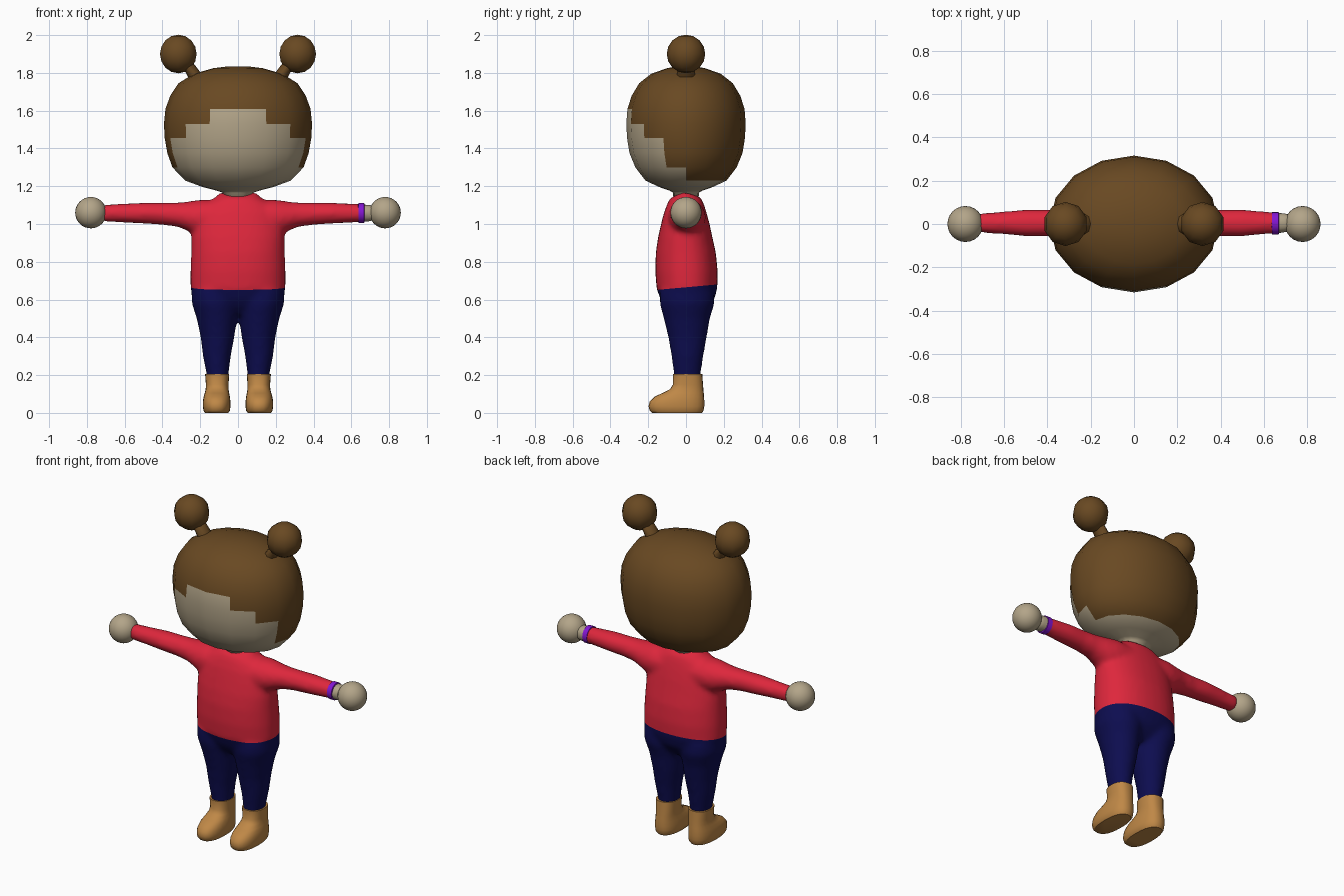
import bpy, bmesh, math
from mathutils import Vector

if "Cube" in bpy.data.objects:
    bpy.data.objects.remove(bpy.data.objects["Cube"])


def material(name, rgb):
    m = bpy.data.materials.new(name)
    m.diffuse_color = (*rgb, 1.0)
    m.use_nodes = True
    m.node_tree.nodes["Principled BSDF"].inputs["Base Color"].default_value = m.diffuse_color
    return m


SKIN = material("skin", (0.45, 0.375, 0.25))
HAIR = material("brown hair", (0.14, 0.066, 0.016))
RED = material("red shirt", (0.73, 0.02, 0.045))
NAVY = material("navy trousers", (0.004, 0.004, 0.08))
TAN = material("tan boots", (0.52, 0.245, 0.062))
PURPLE = material("purple band", (0.23, 0.008, 0.65))


def finish(name, bm, mats, angle=60):
    """Turn a bmesh into a smooth object with the given materials."""
    me = bpy.data.meshes.new(name)
    bmesh.ops.recalc_face_normals(bm, faces=bm.faces[:])
    bm.to_mesh(me)
    bm.free()
    for m in mats:
        me.materials.append(m)
    me.shade_smooth()
    me.set_sharp_from_angle(angle=math.radians(angle))
    ob = bpy.data.objects.new(name, me)
    bpy.context.collection.objects.link(ob)
    return ob


def oval(n, e=2.0):
    """Unit superellipse points."""
    for i in range(n):
        a = 2 * math.pi * i / n
        c, s = math.cos(a), math.sin(a)
        yield (math.copysign(abs(c) ** (2 / e), c), math.copysign(abs(s) ** (2 / e), s))


def skin_rings(bm, rings):
    """Bridge a list of point rings into a closed tube."""
    loops = [[bm.verts.new(p) for p in r] for r in rings]
    n = len(loops[0])
    for a, b in zip(loops, loops[1:]):
        for i in range(n):
            j = (i + 1) % n
            bm.faces.new((a[i], a[j], b[j], b[i]))
    bm.faces.new(loops[0][::-1])
    bm.faces.new(loops[-1])


def loft_up(bm, rows, n=24, e=2.0, side=1):
    """Rows are (z, x0, x1, y0, y1) extents of each cross-section."""
    skin_rings(bm, [[(side * ((x0 + x1) / 2 + c * (x1 - x0) / 2),
                      (y0 + y1) / 2 + s * (y1 - y0) / 2, z) for c, s in oval(n, e)]
                    for z, x0, x1, y0, y1 in rows])


# Body: torso, arms and legs fused into one smooth surface
torso = [(.52, .10, -.07, .08), (.56, .19, -.11, .12), (.60, .235, -.135, .15),
         (.66, .252, -.156, .166), (.75, .252, -.163, .168), (.85, .248, -.16, .158),
         (.93, .247, -.148, .140), (1.0, .237, -.132, .125), (1.06, .22, -.117, .109),
         (1.11, .175, -.098, .093), (1.14, .12, -.082, .079)]
arm = [(.08, .96, 1.12, .10), (.18, .94, 1.13, .10), (.23, .945, 1.125, .092),
       (.27, .965, 1.118, .082), (.32, .985, 1.114, .07), (.40, .995, 1.113, .062),
       (.50, 1.002, 1.113, .063), (.60, 1.007, 1.108, .053), (.72, 1.012, 1.103, .045)]
leg = [(.15, .052, .163, -.062, .075), (.20, .050, .166, -.064, .077),
       (.30, .038, .186, -.077, .092), (.40, .019, .198, -.094, .110),
       (.50, .005, .219, -.118, .127), (.58, -.005, .245, -.140, .152),
       (.64, .0, .247, -.138, .148), (.71, .03, .20, -.10, .10)]

bm = bmesh.new()
rings = [[(c * rx, (y0 + y1) / 2 + s * (y1 - y0) / 2, z) for c, s in oval(32, 2.2)]
         for z, rx, y0, y1 in torso]
# collar dips at front and back
rings.append([(c * .094, s * .074, 1.173 - .03 * abs(s)) for c, s in oval(32)])
skin_rings(bm, rings)
for side in (-1, 1):
    skin_rings(bm, [[(side * x, .005 + c * ry, (z0 + z1) / 2 + s * (z1 - z0) / 2)
                     for c, s in oval(24)] for x, z0, z1, ry in arm])
    loft_up(bm, leg, side=side)
rough = finish("body_rough", bm, [])
remesh = rough.modifiers.new("fuse", 'REMESH')
remesh.mode = 'VOXEL'
remesh.voxel_size = 0.014
smooth = rough.modifiers.new("soften", 'SMOOTH')
smooth.factor = 0.5
smooth.iterations = 8
bpy.context.view_layer.update()
fused = rough.evaluated_get(bpy.context.evaluated_depsgraph_get())
bm = bmesh.new()
bm.from_mesh(fused.to_mesh())
fused.to_mesh_clear()
bpy.data.objects.remove(rough)

# Cut the waist seam and the cuff, then colour the pieces
WAIST = Vector((0, -0.09, 1))
for co, no in ((Vector((0, 0, .665)), WAIST), (Vector((.65, 0, 0)), Vector((1, 0, 0)))):
    bmesh.ops.bisect_plane(bm, geom=bm.verts[:] + bm.edges[:] + bm.faces[:],
                           dist=1e-5, plane_co=co, plane_no=no)
for f in bm.faces:
    p = f.calc_center_median()
    if p.x > .65:
        f.material_index = 2
    elif p.dot(WAIST) < .665:
        f.material_index = 1
finish("body", bm, [RED, NAVY, SKIN], 180)

# Head with neck; the hairline follows the face grid in steps
head = [(1.10, .078, .066), (1.165, .08, .068), (1.176, .11, .085), (1.195, .185, .14),
        (1.23, .28, .215), (1.30, .347, .268), (1.375, .374, .299), (1.455, .388, .312),
        (1.53, .392, .316), (1.61, .384, .31), (1.68, .358, .287), (1.745, .315, .248),
        (1.795, .235, .185), (1.825, .13, .10), (1.835, .05, .04)]
bm = bmesh.new()
loft_up(bm, [(z, -rx, rx, -ry, ry) for z, rx, ry in head], n=16)
hairline = [1.61, 1.53, 1.455, 1.30] + [1.23] * 5
for f in bm.faces:
    p = f.calc_center_median()
    column = int(math.atan2(abs(p.x) / .39, -p.y / .315) / (math.pi / 8))
    f.material_index = 0 if p.z < hairline[column] else 1
finish("head", bm, [SKIN, HAIR], 180)


def ball(name, loc, r, seg, rings, mat):
    bm = bmesh.new()
    bmesh.ops.create_uvsphere(bm, u_segments=seg, v_segments=rings, radius=r)
    bmesh.ops.translate(bm, verts=bm.verts[:], vec=loc)
    finish(name, bm, [mat])


boot = [(0, .052, .175, -.18, .085), (.012, .043, .183, -.192, .093),
        (.035, .04, .186, -.198, .097), (.06, .04, .186, -.192, .097),
        (.085, .043, .182, -.168, .096), (.105, .047, .176, -.125, .094),
        (.125, .05, .171, -.085, .092), (.15, .05, .17, -.069, .09),
        (.205, .047, .174, -.07, .086)]
stem = [(1.74, .155, .245, -.05, .05), (1.80, .197, .275, -.048, .048),
        (1.87, .25, .33, -.042, .042)]
for side, label in ((-1, "right"), (1, "left")):
    # Hands, hair buns with stems, boots
    ball(label + "_hand", (side * .779, 0, 1.06), .083, 24, 16, SKIN)
    ball(label + "_bun", (side * .316, 0, 1.9), .102, 10, 8, HAIR)
    bm = bmesh.new()
    loft_up(bm, stem, n=8, side=side)
    finish(label + "_bun_stem", bm, [HAIR])
    bm = bmesh.new()
    loft_up(bm, boot, n=24, e=2.4, side=side)
    finish(label + "_boot", bm, [TAN], 50)

# Wrist band
bm = bmesh.new()
skin_rings(bm, [[(x, .004 + c * r, 1.058 + s * r) for c, s in oval(16)]
                for x, r in ((.636, .045), (.638, .052), (.668, .052), (.67, .045))])
finish("wrist_band", bm, [PURPLE], 40)
